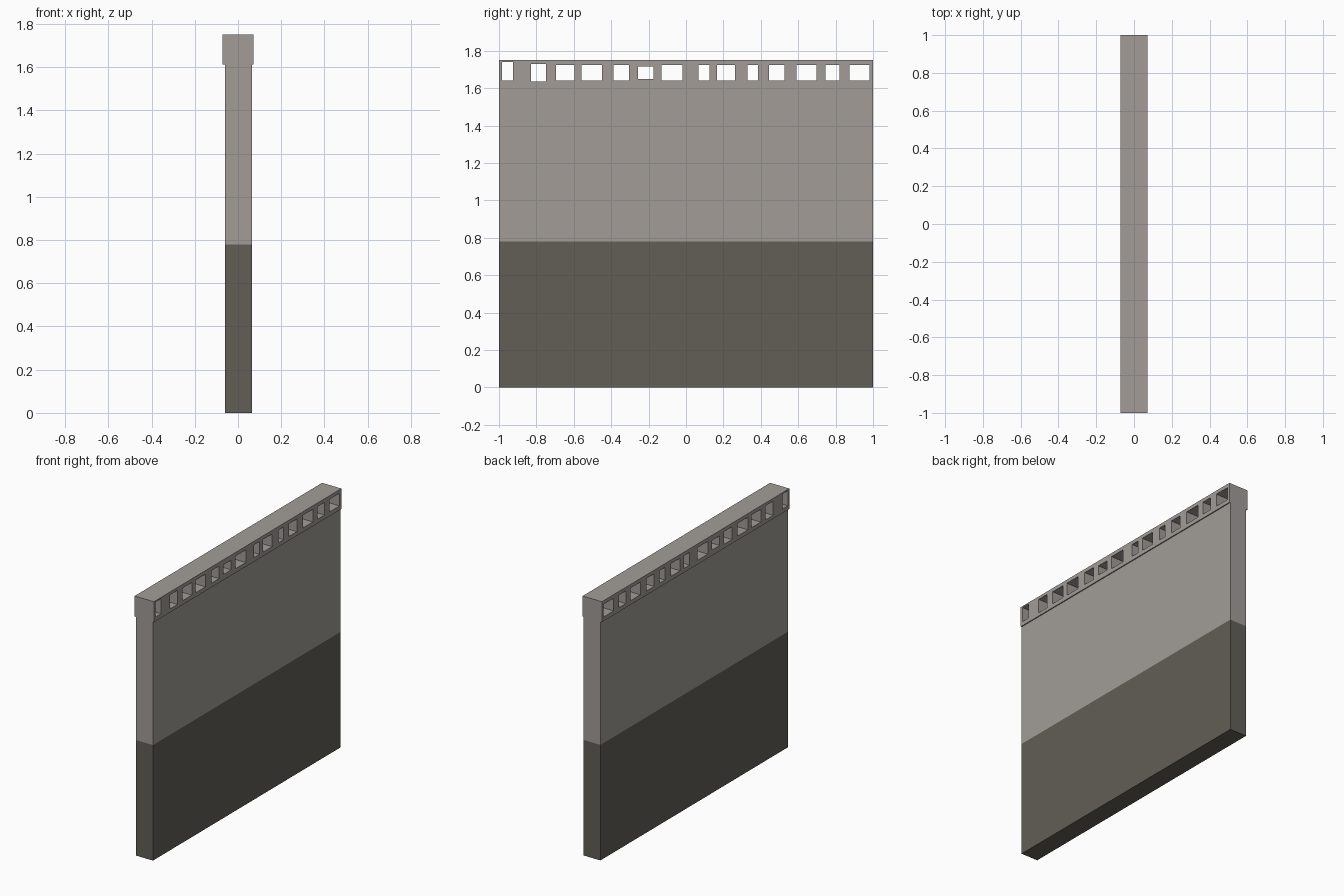
import bpy, bmesh
from mathutils import Vector

if "Cube" in bpy.data.objects:
    bpy.data.objects.remove(bpy.data.objects["Cube"])


def material(name, rgb):
    m = bpy.data.materials.new(name)
    m.diffuse_color = (*rgb, 1.0)
    m.use_nodes = True
    m.node_tree.nodes["Principled BSDF"].inputs["Base Color"].default_value = m.diffuse_color
    return m


light = material("light plaster", (0.36, 0.335, 0.31))
dark = material("dark base paint", (0.122, 0.114, 0.095))


def add_box(bm, x, y, z):
    size = Vector((x[1] - x[0], y[1] - y[0], z[1] - z[0]))
    mid = Vector((x[0] + x[1], y[0] + y[1], z[0] + z[1])) / 2
    for v in bmesh.ops.create_cube(bm, size=1)["verts"]:
        v.co = v.co * size + mid


def make_object(name, bm, mats):
    me = bpy.data.meshes.new(name)
    bm.to_mesh(me)
    bm.free()
    for m in mats:
        me.materials.append(m)
    ob = bpy.data.objects.new(name, me)
    bpy.context.collection.objects.link(ob)
    return ob


# Wall slab, painted dark below the split line
SPLIT = 0.78
bm = bmesh.new()
add_box(bm, (-0.061, 0.065), (-1, 1), (0, 1.612))
bmesh.ops.bisect_plane(bm, geom=bm.verts[:] + bm.edges[:] + bm.faces[:],
                       plane_co=(0, 0, SPLIT), plane_no=(0, 0, 1))
for f in bm.faces:
    f.material_index = 1 if f.calc_center_median().z < SPLIT else 0
make_object("wall", bm, [light, dark])

# Top cap, slightly wider than the wall
bm = bmesh.new()
add_box(bm, (-0.072, 0.072), (-1, 1), (1.612, 1.75))
cap = make_object("cap", bm, [light])

# Row of irregular openings cut through the cap: y range, z range
Z = (1.64, 1.725)
openings = [
    (-0.984, -0.925, 1.64, 1.741), (-0.828, -0.748, 1.635, 1.73),
    (-0.695, -0.596, *Z), (-0.558, -0.449, *Z), (-0.387, -0.304, *Z),
    (-0.256, -0.175, 1.65, 1.715), (-0.13, -0.02, *Z), (0.066, 0.125, *Z),
    (0.165, 0.261, *Z), (0.328, 0.384, *Z), (0.443, 0.526, *Z),
    (0.59, 0.697, *Z), (0.745, 0.82, *Z), (0.874, 0.981, *Z),
]
bm = bmesh.new()
for y0, y1, z0, z1 in openings:
    add_box(bm, (-0.2, 0.2), (y0, y1), (z0, z1))
cutter = make_object("opening_cutter", bm, [light])
cutter.hide_render = True
cutter.display_type = 'WIRE'

mod = cap.modifiers.new("openings", 'BOOLEAN')
mod.operation = 'DIFFERENCE'
mod.solver = 'EXACT'
mod.object = cutter
bpy.context.view_layer.objects.active = cap
bpy.ops.object.modifier_apply(modifier=mod.name)
bpy.data.objects.remove(cutter, do_unlink=True)
